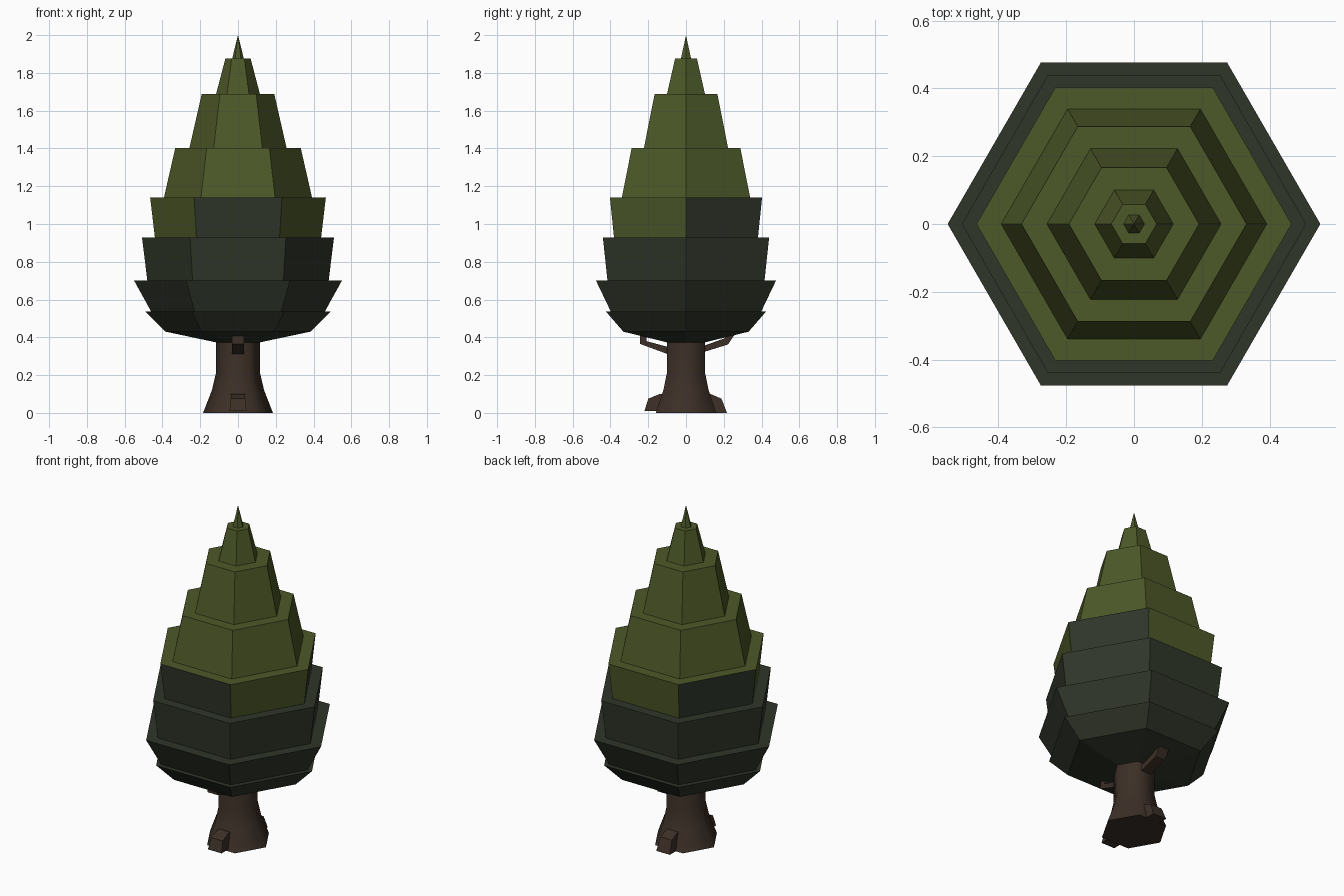
import bpy, bmesh, math

cube = bpy.data.objects.get("Cube")
if cube:
    bpy.data.objects.remove(cube, do_unlink=True)


def material(name, rgb):
    mat = bpy.data.materials.new(name)
    mat.use_nodes = True
    mat.diffuse_color = (*rgb, 1)
    mat.node_tree.nodes["Principled BSDF"].inputs["Base Color"].default_value = (*rgb, 1)
    return mat


LIGHT = material("light_green", (0.073, 0.098, 0.021))
DARK = material("dark_green", (0.029, 0.037, 0.023))
BARK = material("bark_brown", (0.045, 0.029, 0.020))


def finish(bm, name, mats):
    bmesh.ops.remove_doubles(bm, verts=bm.verts, dist=0.0005)
    bmesh.ops.recalc_face_normals(bm, faces=bm.faces)
    mesh = bpy.data.meshes.new(name)
    bm.to_mesh(mesh)
    bm.free()
    for mat in mats:
        mesh.materials.append(mat)
    obj = bpy.data.objects.new(name, mesh)
    bpy.context.collection.objects.link(obj)
    return obj


def loft(name, profile, mats, sides=6):
    """Closed solid made of stacked hexagons given as (radius, height)."""
    bm = bmesh.new()
    rings = []
    for r, z in profile:
        angles = [math.tau * i / sides for i in range(sides)]
        rings.append([bm.verts.new((r * math.cos(a), r * math.sin(a), z)) for a in angles])
    for low, high in zip(rings, rings[1:]):
        for i in range(sides):
            j = (i + 1) % sides
            bm.faces.new((low[i], low[j], high[j], high[i]))
    bm.faces.new(rings[0][::-1])
    if profile[-1][0] > 0.001:
        bm.faces.new(rings[-1])
    else:
        bmesh.ops.dissolve_degenerate(bm, dist=0.0005, edges=bm.edges)
    return finish(bm, name, mats)


def slab(name, outline, low_half, high_half):
    """Side outline in (y, z) given a width in x that tapers upwards."""
    bm = bmesh.new()
    z0 = min(z for _, z in outline)
    z1 = max(z for _, z in outline)
    sheets = []
    for side in (-1, 1):
        sheet = []
        for y, z in outline:
            half = low_half + (high_half - low_half) * (z - z0) / (z1 - z0)
            sheet.append(bm.verts.new((side * half, y, z)))
        sheets.append(sheet)
    a, b = sheets
    bm.faces.new(a)
    bm.faces.new(b[::-1])
    for i in range(len(a)):
        j = (i + 1) % len(a)
        bm.faces.new((a[i], b[i], b[j], a[j]))
    return finish(bm, name, [BARK])


# Trunk with a flared foot
trunk = loft("trunk", [(0.185, 0), (0.138, 0.12), (0.117, 0.21), (0.117, 0.42)], [BARK])
bpy.context.view_layer.objects.active = trunk
trunk.select_set(True)
bpy.ops.object.shade_smooth_by_angle(angle=math.radians(62))
trunk.select_set(False)

# Roots and bent branches at front and back
slab("front_root", [(-0.09, 0.01), (-0.22, 0.01), (-0.2, 0.075), (-0.14, 0.1), (-0.09, 0.1)],
     0.045, 0.036)
slab("back_root", [(0.09, 0), (0.217, 0), (0.188, 0.075), (0.13, 0.1), (0.09, 0.1)],
     0.045, 0.036)
slab("front_branch", [(-0.08, 0.305), (-0.243, 0.365), (-0.243, 0.44), (-0.21, 0.44),
                      (-0.21, 0.38), (-0.08, 0.345)], 0.032, 0.032)
slab("back_branch", [(0.08, 0.318), (0.222, 0.362), (0.265, 0.425), (0.235, 0.44),
                     (0.205, 0.395), (0.08, 0.35)], 0.032, 0.032)

# Foliage tiers: stacked hexagonal frusta, each seated on the one below
loft("foliage_bowl", [(0.1, 0.37), (0.383, 0.43), (0.49, 0.537)], [DARK])
tiers = [
    ("lower_tier", 0.46, 0.55, 0.537, 0.70, DARK),
    ("wide_tier", 0.48, 0.508, 0.70, 0.928, DARK),
    ("mixed_tier", 0.44, 0.465, 0.928, 1.14, LIGHT),
    ("middle_tier", 0.392, 0.332, 1.14, 1.403, LIGHT),
    ("upper_tier", 0.257, 0.192, 1.403, 1.688, LIGHT),
    ("high_tier", 0.116, 0.067, 1.688, 1.875, LIGHT),
    ("tip", 0.031, 0.0, 1.875, 2.0, LIGHT),
]
for name, r0, r1, z0, z1, mat in tiers:
    tier = loft(name, [(r0, z0), (r1, z1)], [mat, DARK])
    if name == "mixed_tier":
        # Every other side is dark, and the top stays light
        for face in tier.data.polygons:
            if abs(face.normal.z) < 0.5:
                turn = math.degrees(math.atan2(face.normal.y, face.normal.x))
                face.material_index = 1 if round((turn - 30) / 60) % 2 == 0 else 0
